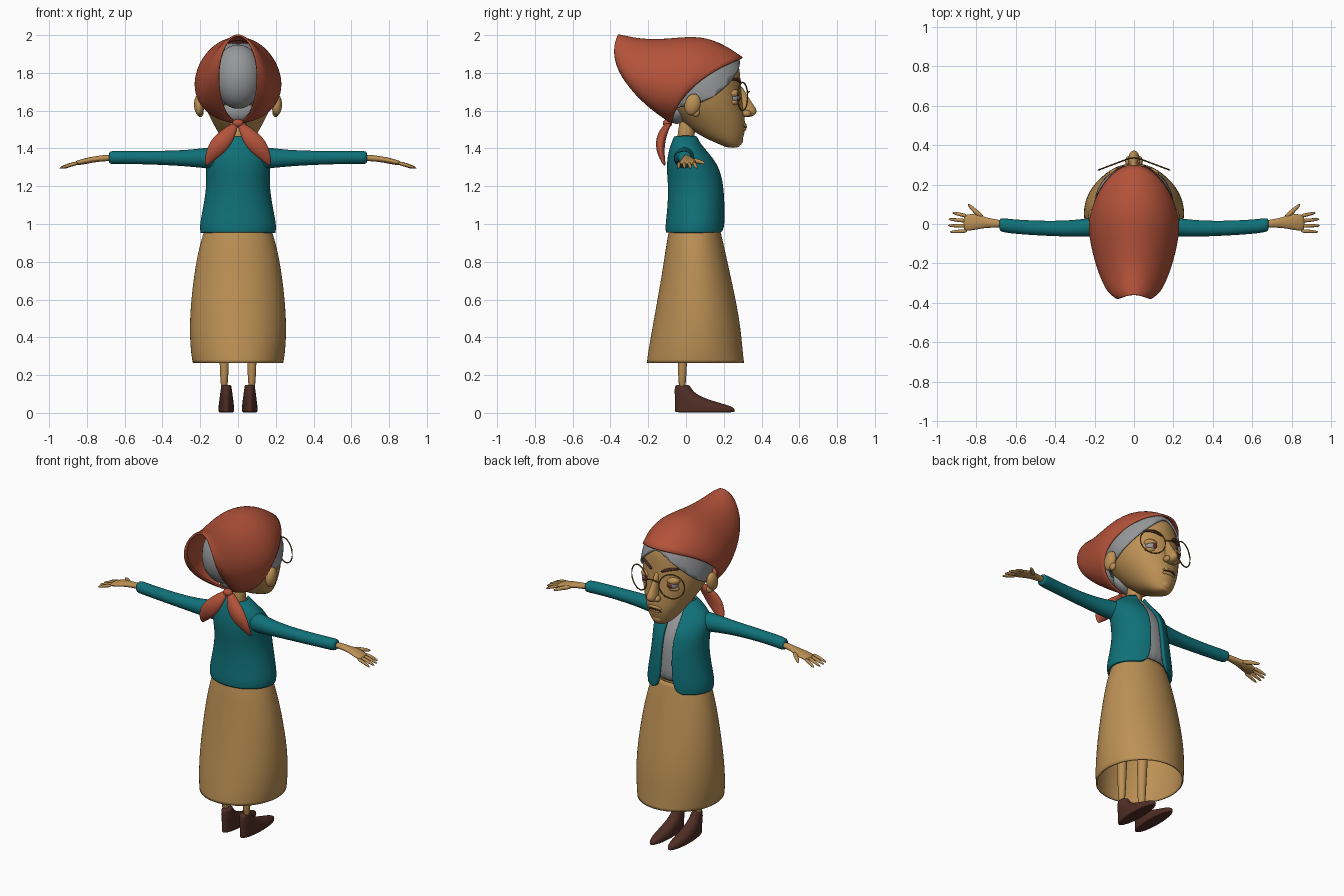
import bpy, bmesh, math
from mathutils import Vector, Matrix

if "Cube" in bpy.data.objects:
    bpy.data.objects.remove(bpy.data.objects["Cube"], do_unlink=True)


def material(name, *rgb):
    mat = bpy.data.materials.new(name)
    mat.use_nodes = True
    mat.diffuse_color = (*rgb, 1)
    mat.node_tree.nodes["Principled BSDF"].inputs["Base Color"].default_value = (*rgb, 1)
    return mat


TAN = material("warm tan", .50, .28, .09)
TEAL = material("teal wool", .005, .165, .19)
RED = material("scarf red", .45, .085, .042)
GREY = material("silver grey", .31, .315, .325)
BROWN = material("dark brown", .08, .027, .019)
WIRE = material("wire bronze", .18, .10, .03)
IRIS = material("iris red", .28, .05, .045)


def finish(name, bm, mat, mirror=False, subsurf=2, thick=0):
    """Turn a bmesh into a smooth object with the usual modifiers."""
    bmesh.ops.remove_doubles(bm, verts=bm.verts, dist=1e-5)
    bmesh.ops.recalc_face_normals(bm, faces=bm.faces)
    mesh = bpy.data.meshes.new(name)
    bm.to_mesh(mesh)
    bm.free()
    mesh.materials.append(mat)
    mesh.polygons.foreach_set("use_smooth", [True] * len(mesh.polygons))
    obj = bpy.data.objects.new(name, mesh)
    bpy.context.scene.collection.objects.link(obj)
    if mirror:
        obj.modifiers.new("Mirror", "MIRROR")
    if subsurf:
        mod = obj.modifiers.new("Subdivision", "SUBSURF")
        mod.levels = mod.render_levels = subsurf
    if thick:
        mod = obj.modifiers.new("Solidify", "SOLIDIFY")
        mod.thickness, mod.offset = thick, 0
    return obj


def skin(rings, closed=True, caps=True):
    """Bridge equal rings of points with quads."""
    bm = bmesh.new()
    rows = [[bm.verts.new(p) for p in ring] for ring in rings]
    n = len(rows[0])
    for a, b in zip(rows, rows[1:]):
        for i in range(n if closed else n - 1):
            j = (i + 1) % n
            bm.faces.new((a[i], a[j], b[j], b[i]))
    if caps:
        bm.faces.new(rows[0][::-1])
        bm.faces.new(rows[-1])
    return bm


def upright(rings, n=24, scale=1, x=0):
    """Level ellipses from (z, y centre, x radius, y radius, front gap angle)."""
    out = []
    for z, y, rx, ry, *gap in rings:
        g = gap[0] if gap else 0
        steps = n - 1 if g else n
        angles = [math.pi / 2 + g + (math.tau - 2 * g) * i / steps for i in range(n)]
        out.append([(x + scale * rx * math.cos(a), y + scale * ry * math.sin(a), z) for a in angles])
    return out


def sideways(rings, n=16):
    """Ellipses along x from (x, y, z, y radius, z radius)."""
    angles = [math.tau * i / n for i in range(n)]
    return [[(x, y + ry * math.cos(a), z + rz * math.sin(a)) for a in angles]
            for x, y, z, ry, rz in rings]


def tube(name, points, radii, mat, mirror=False, loop=False, n=8):
    pts = [Vector(p) for p in points]
    rings = []
    for i, p in enumerate(pts):
        before = pts[i - 1] if loop or i else p
        after = pts[(i + 1) % len(pts)] if loop or i < len(pts) - 1 else p
        turn = (after - before).to_track_quat("Z", "Y")
        r = radii[i] if isinstance(radii, (list, tuple)) else radii
        rings.append([p + turn @ Vector((r * math.cos(math.tau * k / n), r * math.sin(math.tau * k / n), 0))
                      for k in range(n)])
    if loop:
        rings.append(rings[0])
    return finish(name, skin(rings, caps=not loop), mat, mirror, 1)


def ball(name, centre, radii, mat, mirror=False, tilt=0):
    bm = bmesh.new()
    place = Matrix.Translation(centre) @ Matrix.Rotation(tilt, 4, "X") @ Matrix.Diagonal((*radii, 1))
    bmesh.ops.create_uvsphere(bm, u_segments=24, v_segments=16, radius=1, matrix=place)
    return finish(name, bm, mat, mirror, 0)


# Skirt, legs and shoes
skirt = [(1.0, .045, .165, .125), (.9, .047, .198, .148), (.75, .053, .23, .175),
         (.5, .058, .257, .225), (.33, .05, .25, .248), (.265, .05, .238, .256)]
finish("skirt", skin(upright(skirt), caps=False), TAN, thick=.008)
tube("leg", [(.073, -.02, .1), (.073, -.02, .3), (.075, -.01, .6)], [.022, .025, .04], TAN, True, n=12)
shoe = [(.002, .1, .038, .155), (.006, .1, .041, .16), (.028, .1, .042, .16), (.045, .075, .04, .135),
        (.07, .03, .037, .088), (.1, -.005, .033, .056), (.135, -.018, .028, .042), (.15, -.018, .026, .038)]
finish("shoe", skin(upright(shoe, x=.062)), BROWN, True)

# Cardigan open at the chest over a grey shirt
body = [(.955, .05, .19, .148, .5), (.985, .05, .197, .152, .28), (1.08, .055, .178, .145, .24),
        (1.2, .055, .157, .14, .24), (1.3, .038, .164, .134, .24), (1.37, .015, .165, .102, .25),
        (1.42, 0, .12, .072, .3), (1.46, 0, .06, .055, .4)]
finish("cardigan", skin(upright(body, 28), False, False), TEAL, thick=.018)
finish("shirt", skin(upright([ring[:4] for ring in body[1:]], scale=.93)), GREY)
sleeve = [(.08, 0, 1.35, .06, .055), (.16, -.01, 1.35, .055, .058), (.24, -.02, 1.348, .046, .046),
          (.4, -.025, 1.35, .039, .037), (.6, -.015, 1.353, .037, .035),
          (.67, -.005, 1.352, .037, .036), (.685, -.003, 1.351, .03, .03)]
finish("sleeve", skin(sideways(sleeve)), TEAL, True)

# Hands
palm = [(.66, 0, 1.352, .022, .02), (.74, .005, 1.346, .023, .016), (.79, .012, 1.337, .04, .017),
        (.84, .008, 1.326, .045, .015), (.868, .005, 1.319, .038, .01)]
finish("hand", skin(sideways(palm, 12)), TAN, True)
for i, reach in enumerate((.925, .945, .948, .938)):
    base, tip = Vector((.845, .04 - .025 * i, 1.324)), Vector((reach, .058 - .033 * i, 1.294))
    tube("finger", [base, base.lerp(tip, .5) + Vector((0, 0, .004)), tip], [.011, .0105, .006], TAN, True)
tube("thumb", [(.765, .03, 1.337), (.81, .068, 1.332), (.845, .103, 1.32)], [.016, .013, .007], TAN, True)

# Neck and head
tube("neck", [(0, -.005, 1.38), (0, -.002, 1.47), (0, .02, 1.6)], [.055, .042, .05], TAN, n=16)
skull = [(1.403, .25, .03, .03), (1.42, .235, .058, .053), (1.45, .205, .085, .097),
         (1.5, .17, .115, .147), (1.56, .135, .148, .177), (1.62, .1, .176, .205),
         (1.68, .085, .191, .211), (1.75, .075, .194, .216), (1.82, .075, .178, .212),
         (1.88, .07, .155, .2), (1.93, .06, .11, .143), (1.955, .05, .05, .07)]
finish("head", skin(upright(skull)), TAN)
ball("chin", (0, .272, 1.445), (.04, .03, .032), TAN)
ball("ear", (.205, .035, 1.632), (.028, .042, .058), TAN, True, -.25)
ball("earlobe", (.2, .052, 1.59), (.018, .022, .024), TAN, True)

# Nose and mouth
nose = [(1.735, .275, .014, .018), (1.7, .288, .016, .026), (1.65, .305, .02, .038),
        (1.61, .325, .029, .05), (1.585, .328, .031, .048), (1.565, .318, .02, .028)]
finish("nose", skin(upright(nose, 16)), TAN)
ball("nostril", (.027, .32, 1.585), (.018, .024, .018), TAN, True)
for name, z, r, y, mat in (("upper_lip", 1.525, .011, .312, TAN), ("lower_lip", 1.504, .012, .31, TAN),
                           ("mouth_line", 1.514, .005, .32, BROWN)):
    tube(name, [(x, y - 5 * x * x, z - 3 * x * x) for x in (-.045, -.025, 0, .025, .045)],
         [r * .4, r * .9, r, r * .9, r * .4], mat)

# Eyes, brows and round spectacles
ball("eyeball", (.085, .25, 1.668), (.036, .035, .032), GREY, True)
ball("iris", (.083, .283, 1.667), (.015, .005, .015), IRIS, True)
ball("pupil", (.083, .287, 1.667), (.006, .003, .006), BROWN, True)
ball("upper_eyelid", (.085, .248, 1.69), (.043, .037, .026), TAN, True)
ball("lower_eyelid", (.085, .246, 1.644), (.04, .033, .018), TAN, True)
tube("eyebrow", [(.03, .291, 1.742), (.06, .285, 1.758), (.1, .264, 1.77), (.14, .23, 1.762)],
     [.006, .01, .009, .004], BROWN, True)
YAW = .36
rim = [(.112 + .075 * math.cos(a) * math.cos(YAW), .3 - .075 * math.cos(a) * math.sin(YAW),
        1.675 + .075 * math.sin(a)) for a in (math.tau * i / 32 for i in range(32))]
tube("spectacle_rim", rim, .0042, WIRE, True, True)
tube("spectacle_bridge", [(-.043, .325, 1.69), (-.02, .336, 1.702), (.02, .336, 1.702), (.043, .325, 1.69)],
     .0045, WIRE)

# Hair: parted cap clipped from the head shape, plus the bun within the scarf
cap = skin(upright(skull[3:], scale=1.04))
for point, normal in (((0, 0, 0), (1, 0, 0)), ((0, .275, 1.87), (.0126, -.0092, .0184))):
    bmesh.ops.bisect_plane(cap, geom=cap.verts[:] + cap.edges[:] + cap.faces[:], dist=1e-5,
                           plane_co=point, plane_no=normal, clear_inner=True)
finish("hair", cap, GREY, True, 1, thick=.01)
ball("hair_bun", (0, -.13, 1.78), (.13, .13, .17), GREY)
ball("hair_nape", (0, -.05, 1.6), (.1, .06, .07), GREY)

# Headscarf: loops that fan out from the knot, each with an apex, a bend and a half width
KNOT = Vector((-.08, 1.54))
fan = [((-.36, 2.0), (-.45, 1.79), .1), ((-.335, 1.997), (-.43, 1.75), .14),
       ((-.24, 1.975), (-.34, 1.72), .175), ((-.1, 1.975), (-.22, 1.71), .206),
       ((.05, 1.995), (-.08, 1.72), .226), ((.18, 1.962), (-.02, 1.72), .227), ((.3, 1.88), (-.04, 1.74), .212)]
loops = []
for apex, bend, width in fan:
    loop = []
    for i in range(32):
        a = math.tau * i / 32
        t = (1 - math.cos(a)) / 2
        y, z = KNOT * (1 - t) ** 2 + Vector(bend) * 2 * t * (1 - t) + Vector(apex) * t * t
        loop.append((width * math.sin(a), y, z))
    loops.append(loop)
finish("headscarf", skin(loops, caps=False), RED, thick=.01)
ball("scarf_knot", (0, -.098, 1.533), (.03, .025, .022), RED)

# Scarf tails: leaf shapes hanging from the knot
tail = [(1.54, .01, -.09, .014, .016), (1.49, .053, -.12, .047, .026), (1.44, .086, -.135, .062, .026),
        (1.39, .112, -.136, .056, .022), (1.345, .145, -.126, .032, .015), (1.308, .167, -.112, .005, .005)]
finish("scarf_tail", skin([upright([(z, y, rx, ry)], 16, x=x)[0] for z, x, y, rx, ry in tail]), RED, True)
